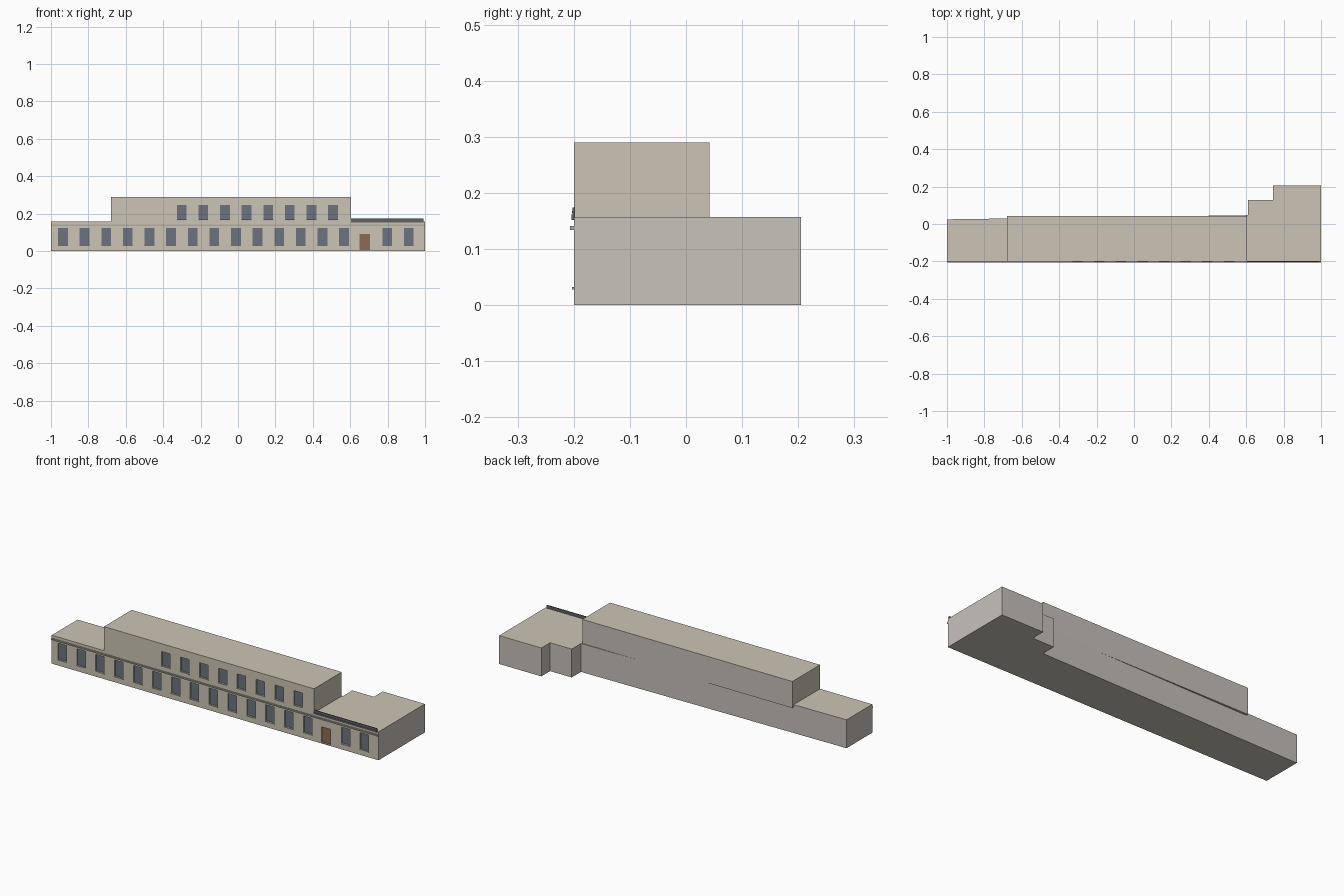
import bpy, bmesh
from mathutils import Vector

if "Cube" in bpy.data.objects:
    bpy.data.objects.remove(bpy.data.objects["Cube"])


def material(name, rgb):
    m = bpy.data.materials.new(name)
    m.diffuse_color = (*rgb, 1)
    m.use_nodes = True
    m.node_tree.nodes["Principled BSDF"].inputs["Base Color"].default_value = m.diffuse_color
    return m


beige = material("beige_wall", (0.60, 0.56, 0.46))
grey = material("grey_wall", (0.57, 0.54, 0.50))
roof = material("roof_grey", (0.34, 0.34, 0.36))
glass = material("window_grey", (0.15, 0.17, 0.21))
brown = material("door_brown", (0.26, 0.15, 0.09))
dark = material("dark_metal", (0.12, 0.12, 0.13))
trim = material("trim", (0.45, 0.42, 0.37))


def finish(bm, name, mats):
    me = bpy.data.meshes.new(name)
    bm.to_mesh(me)
    bm.free()
    for m in mats:
        me.materials.append(m)
    ob = bpy.data.objects.new(name, me)
    bpy.context.collection.objects.link(ob)
    return ob


def boxes(name, bounds, mats):
    """One mesh made of boxes given as (x0, x1, y0, y1, z0, z1)."""
    bm = bmesh.new()
    for x0, x1, y0, y1, z0, z1 in bounds:
        verts = bmesh.ops.create_cube(bm, size=1)["verts"]
        bmesh.ops.scale(bm, vec=(x1 - x0, y1 - y0, z1 - z0), verts=verts)
        bmesh.ops.translate(bm, vec=((x0 + x1) / 2, (y0 + y1) / 2, (z0 + z1) / 2), verts=verts)
    return finish(bm, name, mats)


def block(name, outline, z0, z1, side_index):
    """Extruded footprint with a sunken flat roof behind a parapet."""
    bm = bmesh.new()
    base = bm.faces.new([bm.verts.new((x, y, z0)) for x, y in outline])
    ext = bmesh.ops.extrude_face_region(bm, geom=[base], use_keep_orig=True)["geom"]
    bmesh.ops.translate(bm, vec=(0, 0, z1 - z0),
                        verts=[v for v in ext if isinstance(v, bmesh.types.BMVert)])
    bmesh.ops.recalc_face_normals(bm, faces=bm.faces[:])
    top = max(bm.faces, key=lambda f: f.calc_center_median().z)
    bmesh.ops.inset_region(bm, faces=[top], thickness=0.011, use_even_offset=True)
    ext = bmesh.ops.extrude_face_region(bm, geom=[top])["geom"]
    bmesh.ops.translate(bm, vec=(0, 0, -0.014),
                        verts=[v for v in ext if isinstance(v, bmesh.types.BMVert)])
    bmesh.ops.recalc_face_normals(bm, faces=bm.faces[:])
    for f in bm.faces:
        n = f.normal
        if n.z > 0.9 and f.calc_center_median().z < z1 - 0.005:
            f.material_index = 2
        elif abs(n.x) > 0.9:
            f.material_index = side_index
        elif n.y > 0.5:
            f.material_index = 1
    return finish(bm, name, [beige, grey, roof])


# Main volumes
F = -0.2
ground = block("ground_floor", [(-1, F), (1, F), (1, 0.205), (0.742, 0.205), (0.742, 0.128),
                                (0.61, 0.128), (0.61, 0.047), (-1, 0.025)], 0, 0.157, 1)
upper = block("upper_floor", [(-0.68, F), (0.605, F), (0.605, 0.042), (-0.68, 0.042)],
              0.143, 0.29, 0)

# Window and door openings on a regular bay grid
bay = [-0.936 + 0.1156 * i for i in range(17)]
low = [(x - 0.026, x + 0.026, 0.032, 0.123) for i, x in enumerate(bay) if i != 14]
high = [(x - 0.026, x + 0.026, 0.168, 0.247) for x in [-0.301 + 0.1156 * i for i in range(8)]]
door = [(0.65, 0.705, 0.005, 0.092)]

for wall, holes in ((ground, low + door), (upper, high)):
    cutter = boxes(wall.name + "_cutter", [(a, b, F - 0.02, F + 0.008, c, d)
                                           for a, b, c, d in holes], [beige])
    cutter.hide_render = True
    cutter.hide_viewport = True
    mod = wall.modifiers.new("openings", "BOOLEAN")
    mod.operation = 'DIFFERENCE'
    mod.object = cutter


def panels(holes):
    return [(a, b, F + 0.007, F + 0.0085, c, d) for a, b, c, d in holes]


boxes("windows", panels(low + high), [glass])
boxes("door", panels(door), [brown])

# Sills under every window
boxes("sills", [(a - 0.002, b + 0.002, F - 0.003, F + 0.004, c - 0.004, c)
                for a, b, c, d in low + high], [trim])

# String course along the front, and the dark fascia over the entrance wing
boxes("string_course", [(-1, 1, F - 0.007, F + 0.002, 0.134, 0.141)], [trim])
boxes("entrance_fascia", [(0.605, 0.993, F - 0.002, F + 0.002, 0.156, 0.174),
                          (0.605, 0.993, F - 0.004, F, 0.152, 0.161)], [dark])
